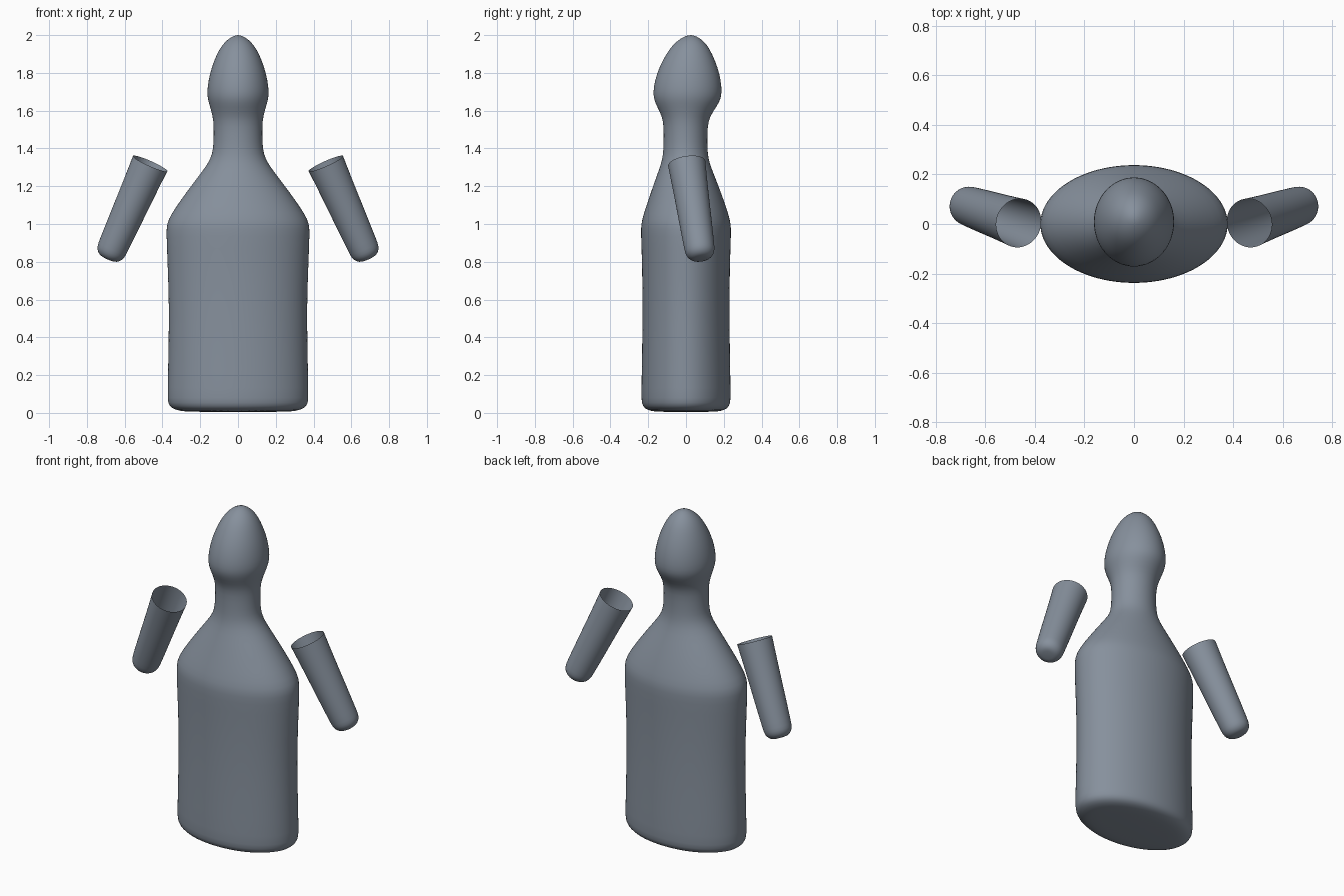
import bpy, bmesh, math
from mathutils import Vector

cube = bpy.data.objects.get("Cube")
if cube:
    bpy.data.objects.remove(cube, do_unlink=True)

grey = bpy.data.materials.new("slate grey")
grey.use_nodes = True
COLOUR = (0.24, 0.28, 0.335, 1)
grey.diffuse_color = COLOUR
grey.node_tree.nodes["Principled BSDF"].inputs["Base Color"].default_value = COLOUR


def loft(name, rings, sides, cap_start=True, cap_end=True):
    """Skin elliptical rings of (centre, x axis, y axis) into one smooth object."""
    bm = bmesh.new()
    loops = []
    for centre, u, v in rings:
        loops.append([bm.verts.new(centre + u * math.cos(a) + v * math.sin(a))
                      for a in (math.tau * i / sides for i in range(sides))])
    for low, high in zip(loops, loops[1:]):
        for i in range(sides):
            j = (i + 1) % sides
            bm.faces.new((low[i], low[j], high[j], high[i]))
    if cap_start:
        bm.faces.new(loops[0][::-1])
    if cap_end:
        bm.faces.new(loops[-1])
    for face in bm.faces:
        face.smooth = True
    mesh = bpy.data.meshes.new(name)
    bm.to_mesh(mesh)
    bm.free()
    mesh.materials.append(grey)
    obj = bpy.data.objects.new(name, mesh)
    bpy.context.collection.objects.link(obj)
    sub = obj.modifiers.new("smooth", "SUBSURF")
    sub.levels = sub.render_levels = 1
    return obj


# Body, neck and head: height, half width, half depth, depth offset
PROFILE = [
    (0.005, 0.26, 0.15, 0), (0.01, 0.305, 0.185, 0), (0.022, 0.35, 0.22, 0),
    (0.05, 0.373, 0.236, 0), (0.1, 0.374, 0.237, 0), (0.35, 0.368, 0.232, 0),
    (0.58, 0.366, 0.23, 0), (0.8, 0.374, 0.233, 0), (0.95, 0.38, 0.239, 0),
    (1.0, 0.378, 0.238, 0), (1.05, 0.357, 0.226, 0), (1.15, 0.287, 0.192, 0),
    (1.25, 0.212, 0.155, -0.002), (1.32, 0.158, 0.128, -0.003),
    (1.37, 0.136, 0.118, -0.003), (1.43, 0.129, 0.115, -0.003),
    (1.52, 0.128, 0.116, -0.002), (1.57, 0.134, 0.127, 0),
    (1.62, 0.148, 0.157, 0.004), (1.66, 0.16, 0.177, 0.007),
    (1.7, 0.164, 0.182, 0.008), (1.76, 0.157, 0.175, 0.01),
    (1.83, 0.14, 0.155, 0.013), (1.9, 0.112, 0.122, 0.017),
    (1.95, 0.083, 0.09, 0.021), (1.985, 0.046, 0.05, 0.024),
    (2.0, 0.012, 0.013, 0.025),
]
loft("body", [(Vector((0, y, z)), Vector((rx, 0, 0)), Vector((0, ry, 0)))
              for z, rx, ry, y in PROFILE], 48)

# Arms: hollow tapered sleeves, open at the top and rounded at the bottom
ARM = [(0, 0.1), (0.3, 0.092), (0.6, 0.087), (0.86, 0.081), (0.92, 0.079),
       (0.96, 0.07), (0.99, 0.052), (1.0, 0.03)]
for side, name in ((1, "left_arm"), (-1, "right_arm")):
    top = Vector((side * 0.465, 0.004, 1.32))
    tip = Vector((side * 0.69, 0.08, 0.815))
    axis = (tip - top).normalized()
    u = Vector((0, 1, 0)).cross(axis).normalized()
    v = axis.cross(u)
    loft(name, [(top.lerp(tip, t), u * r, v * r) for t, r in ARM], 32, cap_start=False)
